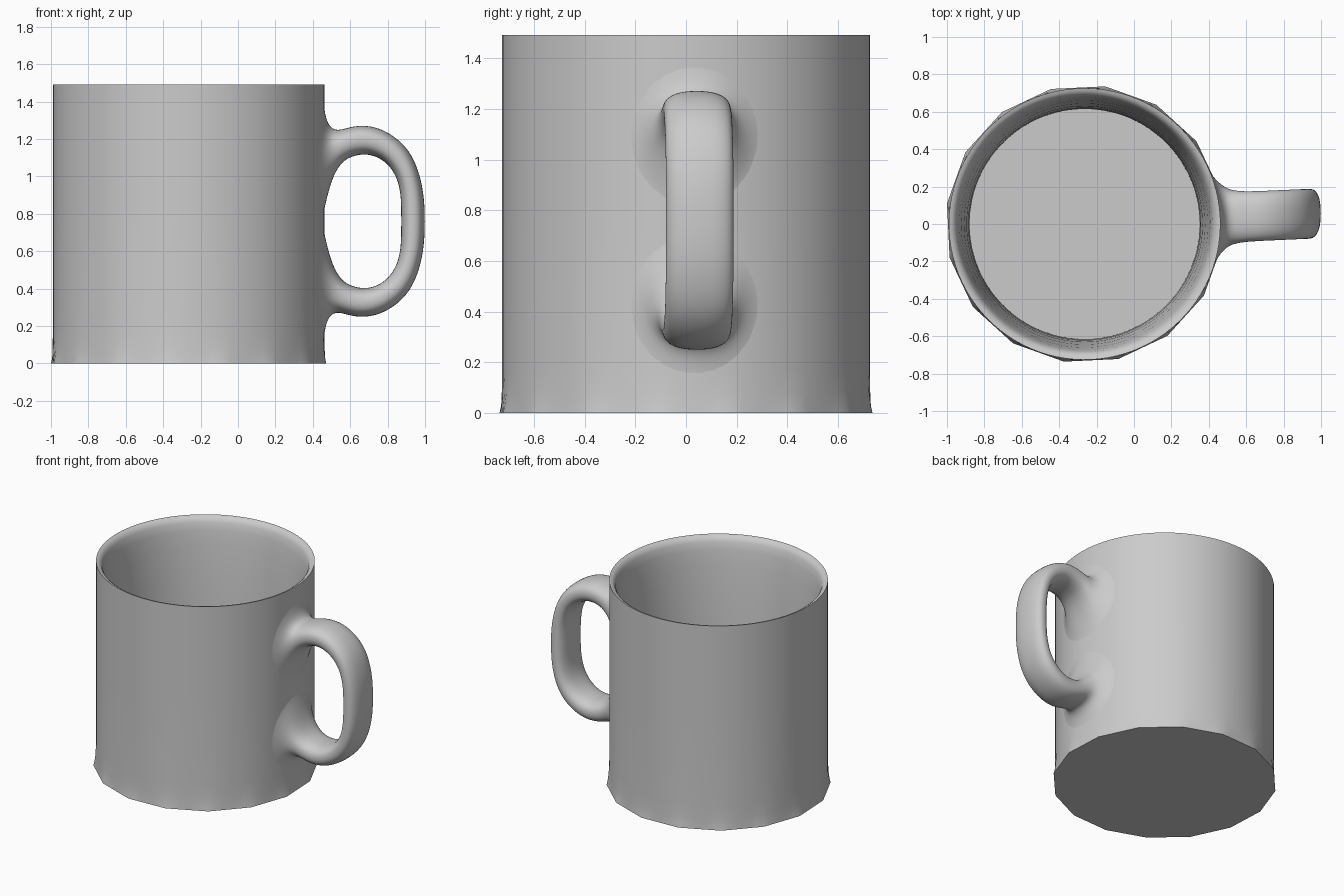
import bpy, bmesh
from math import sin, cos, pi, radians, sqrt, copysign

if "Cube" in bpy.data.objects:
    bpy.data.objects.remove(bpy.data.objects["Cube"])

CX = -0.264          # body axis
R = 0.726            # body radius
SEG = 96             # segments round the body
MID_Z = 0.76         # handle mirror height


def make_object(name, bm, angle):
    bmesh.ops.recalc_face_normals(bm, faces=bm.faces)
    me = bpy.data.meshes.new(name)
    bm.to_mesh(me)
    bm.free()
    ob = bpy.data.objects.new(name, me)
    bpy.context.collection.objects.link(ob)
    bpy.ops.object.select_all(action='DESELECT')
    ob.select_set(True)
    bpy.context.view_layer.objects.active = ob
    bpy.ops.object.shade_smooth_by_angle(angle=radians(angle))
    return ob


def bridge(bm, a, b):
    n = len(a)
    for i in range(n):
        j = (i + 1) % n
        bm.faces.new((a[i], a[j], b[j], b[i]))


# Body: lathe whose foot blends into a 16-sided polygon
# profile entries: radius, height, polygon blend
profile = [(R, 0, 1), (R, 0.03, 0.6), (R, 0.08, 0.25), (R, 0.17, 0),
           (R, 0.8, 0), (R, 1.492, 0),
           (0.71, 1.488, 0), (0.695, 1.477, 0), (0.683, 1.455, 0),
           (0.672, 1.40, 0), (0.66, 1.3, 0), (0.644, 1.1, 0),
           (0.63, 0.85, 0), (0.621, 0.6, 0), (0.616, 0.35, 0),
           (0.615, 0.1, 0)]
step = 2 * pi / 16
offset = radians(14)
bm = bmesh.new()
rings = []
for r, z, t in profile:
    ring = []
    for i in range(SEG):
        a = 2 * pi * i / SEG
        d = a % step - step / 2
        poly = 0.744 * cos(step / 2) / cos(d)
        rad = r * (1 - t) + poly * t
        ring.append(bm.verts.new((CX + rad * cos(a + offset),
                                  rad * sin(a + offset), z)))
    rings.append(ring)
for a, b in zip(rings, rings[1:]):
    bridge(bm, a, b)
bm.faces.new(rings[0])
bm.faces.new(rings[-1])
make_object("mug_body", bm, 40)

# Handle, upper half: inner x,z / outer x,z / half width / wrap onto body wall
upper = [(0.459, 0.79, 0.459, 1.40, 0.27, 1),
         (0.465, 0.83, 0.465, 1.35, 0.235, 1),
         (0.476, 0.88, 0.476, 1.30, 0.198, 0.85),
         (0.495, 0.955, 0.495, 1.265, 0.168, 0.55),
         (0.52, 1.02, 0.52, 1.25, 0.15, 0.25),
         (0.55, 1.067, 0.55, 1.25, 0.142, 0),
         (0.59, 1.10, 0.59, 1.262, 0.137, 0),
         (0.66, 1.12, 0.66, 1.276, 0.135, 0),
         (0.73, 1.112, 0.755, 1.262, 0.135, 0),
         (0.80, 1.07, 0.855, 1.205, 0.135, 0),
         (0.85, 0.995, 0.935, 1.115, 0.135, 0),
         (0.869, 0.91, 0.982, 0.98, 0.135, 0),
         (0.872, 0.83, 0.998, 0.86, 0.135, 0),
         (0.872, 0.76, 1.0, 0.76, 0.135, 0)]
lower = [(a, 2 * MID_Z - b, c, 2 * MID_Z - d, w, f)
         for a, b, c, d, w, f in reversed(upper[:-1])]
bm = bmesh.new()
rings = []
N = 20
for xi, zi, xo, zo, w, f in upper + lower:
    e = 0.82 + 0.18 * f                      # rounder section at the roots
    ring = []
    for i in range(N):
        a = 2 * pi * i / N
        u = copysign(abs(cos(a)) ** e, cos(a))
        v = copysign(abs(sin(a)) ** e, sin(a))
        x = (xi + xo) / 2 + u * (xo - xi) / 2
        z = (zi + zo) / 2 + u * (zo - zi) / 2
        y = 0.035 + 0.045 * (x - 0.5) + v * w
        x -= f * (R - sqrt(R * R - y * y))
        ring.append(bm.verts.new((x, y, z)))
    rings.append(ring)
for a, b in zip(rings, rings[1:]):
    bridge(bm, a, b)
handle = make_object("handle", bm, 80)
sub = handle.modifiers.new("smooth", 'SUBSURF')
sub.levels = sub.render_levels = 2
